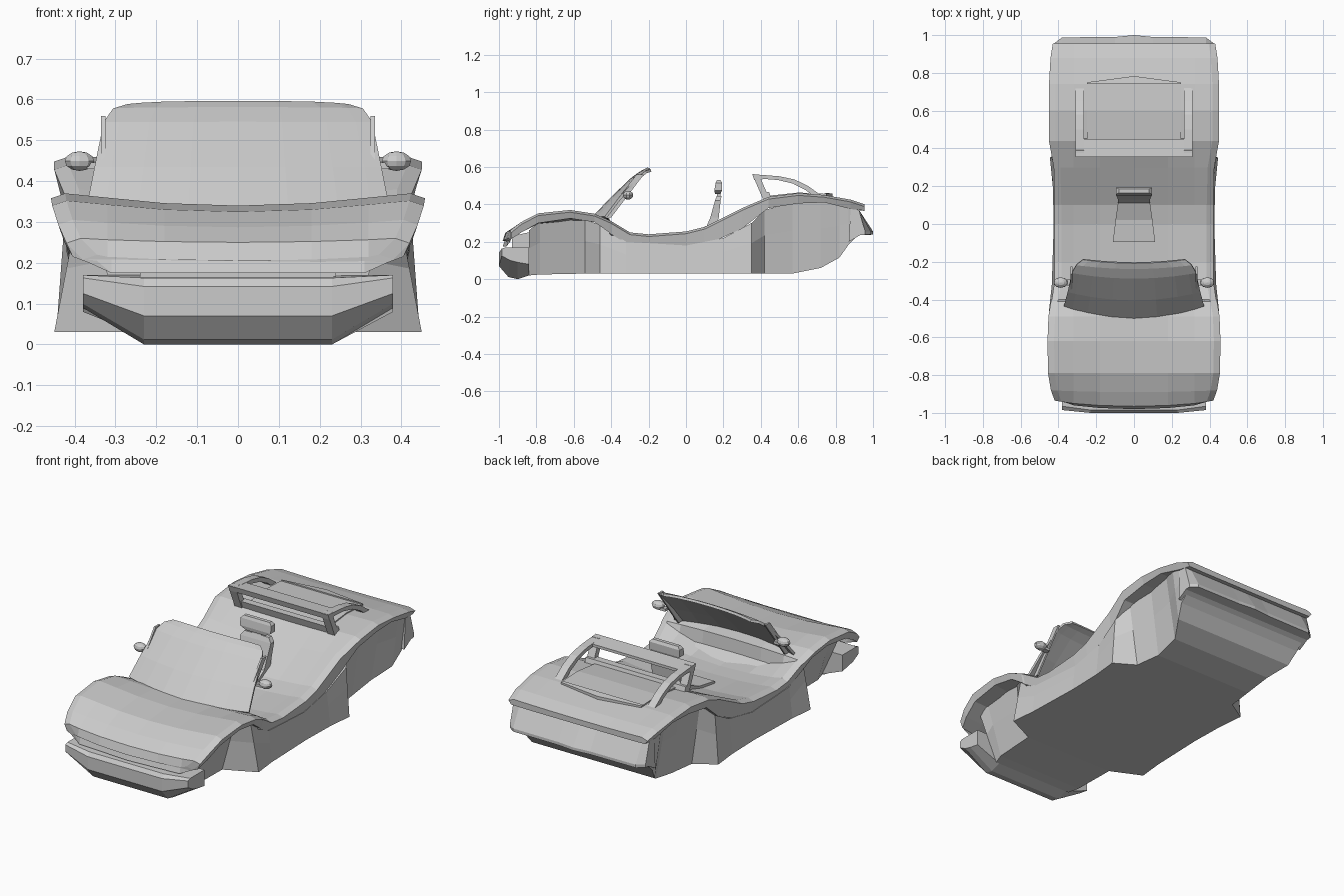
import bpy, bmesh
from mathutils import Vector


def finish(name, bm):
    bmesh.ops.recalc_face_normals(bm, faces=bm.faces)
    me = bpy.data.meshes.new(name)
    bm.to_mesh(me)
    bm.free()
    ob = bpy.data.objects.new(name, me)
    bpy.context.collection.objects.link(ob)
    return ob


def loft(name, rings, closed=True):
    """Skin a list of equal-length point rings; cap the ends when closed."""
    bm = bmesh.new()
    rows = [[bm.verts.new(p) for p in r] for r in rings]
    n = len(rows[0])
    for a, b in zip(rows, rows[1:]):
        for i in range(n if closed else n - 1):
            j = (i + 1) % n
            bm.faces.new((a[i], a[j], b[j], b[i]))
    if closed:
        bm.faces.new(rows[0])
        bm.faces.new(rows[-1])
    return finish(name, bm)


def prism(name, prof, x0, x1):
    """Extrude a (y, z) profile from x0 to x1."""
    return loft(name, [[(x, y, z) for y, z in prof] for x in (x0, x1)])


def both(half):
    """Mirror a half ring that starts and ends on x = 0."""
    return half + [(-x, y, z) for x, y, z in reversed(half[1:-1])]


# Upper shell: y, centre z, shoulder z, half width, lip z, edge setback
shell = [(-.98, .205, .22, .38, .20, .04), (-.965, .25, .26, .42, .215, .03),
         (-.89, .287, .305, .44, .25, .01), (-.79, .325, .352, .455, .30, 0),
         (-.62, .34, .37, .458, .325, 0), (-.49, .335, .35, .453, .305, 0),
         (-.41, .325, .315, .44, .25, 0), (-.40, .22, .31, .435, .24, 0),
         (-.30, .215, .25, .42, .18, 0), (-.20, .215, .24, .42, .165, 0),
         (0, .23, .255, .42, .17, 0), (.10, .255, .28, .42, .18, 0),
         (.30, .36, .38, .425, .27, 0), (.44, .435, .44, .45, .38, 0),
         (.60, .455, .46, .45, .405, 0), (.74, .45, .45, .45, .41, 0),
         (.88, .42, .425, .442, .375, 0), (.955, .395, .40, .43, .367, 0)]
rings = []
for y, zc, ze, w, zl, dy in shell:
    d = ze - zc
    low = min(zl, zc - .03)
    rings.append(both([(0, y, zc), (.18, y + dy * .15, zc + d * .2),
                       (.32, y + dy * .5, zc + d * .65),
                       (w - .035, y + dy * .8, ze), (w, y + dy, ze - .012),
                       (w - .015, y + dy, zl), (.31, y + dy * .5, low),
                       (0, y, low)]))
loft("upper_shell", rings)

# Lower tub, pinched in at the wheel wells: y, top width, bottom width, top, bottom
tub = [(-.84, .36, .25, .26, .02), (-.78, .36, .27, .31, .025),
       (-.54, .36, .28, .32, .03), (-.46, .40, .45, .29, .03),
       (-.32, .415, .435, .20, .03), (0, .41, .425, .18, .03),
       (.20, .41, .43, .22, .03), (.35, .425, .445, .30, .03),
       (.42, .38, .33, .37, .03), (.57, .36, .31, .41, .03),
       (.72, .38, .32, .415, .06), (.82, .42, .38, .40, .115),
       (.87, .42, .40, .38, .185), (.91, .41, .40, .37, .225)]
loft("lower_tub", [both([(0, y, t), (a, y, t), (a * .6 + b * .4, y, t * .6 + z * .4),
                         (b, y, z), (0, y, z)]) for y, a, b, t, z in tub])

# Rear panel with bumper ledge, centre slightly proud
rear = [(.88, .375), (.925, .37), (.988, .255), (.988, .238), (.93, .235), (.87, .20)]
loft("rear_bumper", [[(x, y + (dy if y > .95 else 0), z) for y, z in rear]
                     for x, dy in ((-.42, -.03), (-.38, 0), (-.1, .002), (0, .012),
                                   (.1, .002), (.38, 0), (.42, -.03))])

# Front bumper
mid = [(-.84, .17), (-.985, .163), (-1, .142), (-1, .07), (-.95, .012), (-.9, 0), (-.84, .02)]
tip = [(-.84, .17), (-.965, .17), (-.985, .163), (-.985, .125), (-.94, .10), (-.9, .09), (-.84, .08)]
loft("front_bumper", [[(x, y, z) for y, z in p]
                      for x, p in ((-.38, tip), (-.23, mid), (0, mid), (.23, mid), (.38, tip))])
prism("grille_filler", [(-.93, .15), (-.93, .23), (-.8, .26), (-.8, .15)], -.24, .24)

# Windscreen: rows of half width, centre y, edge setback, z, corner drop
rows = [(.37, -.495, .065, .33, 0), (.35, -.40, .045, .43, 0),
        (.328, -.285, .03, .54, 0), (.305, -.235, .02, .575, .003), (.27, -.205, .018, .59, .008)]
cols = [-1, -.88, -.66, -.33, 0, .33, .66, .88, 1]
ws = loft("windscreen", [[(w * c, y + dy * c * c, z - dz * c ** 4) for c in cols]
                         for w, y, dy, z, dz in rows], closed=False)
sol = ws.modifiers.new("thickness", "SOLIDIFY")
sol.thickness = .014
sol.offset = 0
# Windscreen frame posts, mirrors and stalks
for s, side in ((-1, "left"), (1, "right")):
    prism("post_" + side, [(-.44, .33), (-.40, .33), (-.225, .56), (-.265, .56)],
          s * .335, s * .325)
    bm = bmesh.new()
    bmesh.ops.create_uvsphere(bm, u_segments=10, v_segments=6, radius=1)
    for v in bm.verts:
        c = v.co
        v.co = Vector((s * .388 + c.x * .038, -.31 + c.y * .028, .449 + c.z * .024))
    finish("mirror_" + side, bm)
    prism("mirror_stalk_" + side, [(-.325, .43), (-.295, .43), (-.295, .445), (-.325, .445)],
          s * .335, s * .37)

# Roll hoop: cross bars, slanted legs and curved rear stays
prism("hoop_top_bar", [(.355, .562), (.45, .553), (.45, .538), (.365, .53)], -.31, .31)
prism("hoop_bottom_bar", [(.405, .465), (.445, .465), (.46, .42), (.42, .42)], -.31, .31)
arc = [(.40, .558, .02), (.50, .55, .02), (.58, .533, .022), (.65, .50, .025), (.72, .45, .03)]
for s, side in ((-1, "left"), (1, "right")):
    prism("hoop_leg_" + side, [(.355, .56), (.39, .56), (.45, .42), (.415, .42)], s * .265, s * .31)
    loft("hoop_stay_" + side, [[(s * .265, y, z), (s * .31, y, z), (s * .31, y - .008, z - t),
                                (s * .265, y - .008, z - t)] for y, z, t in arc])

# Engine cover panel and its rear ridge
prism("engine_cover", [(.45, .43), (.45, .447), (.60, .463), (.735, .458), (.735, .43)], -.25, .25)
loft("cover_ridge", [[(x, .74, .44), (x, .74, .462), (x, .745 + d, .458), (x, .745 + d, .44)]
                     for x, d in ((-.25, .005), (0, .038), (.25, .005))])

# Seat: tapered cushion, back and headrest
loft("seat_cushion", [[(-w, y, z), (w, y, z), (w, y, .2), (-w, y, .2)]
                      for y, z, w in ((-.095, .238, .112), (.02, .25, .098), (.11, .285, .085))])
loft("seat_back", [[(-w, y, z), (w, y, z), (w, y + t, z), (-w, y + t, z)]
                   for y, z, w, t in ((.10, .26, .085, .06), (.13, .33, .085, .045),
                                      (.155, .42, .095, .03), (.165, .445, .075, .025))])
head = loft("headrest", [[(-w, y, z), (w, y, z), (w, y + t, z), (-w, y + t, z)]
                         for y, z, w, t in ((.155, .455, .06, .03), (.152, .475, .095, .04),
                                            (.158, .515, .095, .035), (.165, .53, .08, .02))])
prism("headrest_pillar", [(.165, .43), (.185, .43), (.185, .47), (.165, .47)], -.03, .03)
